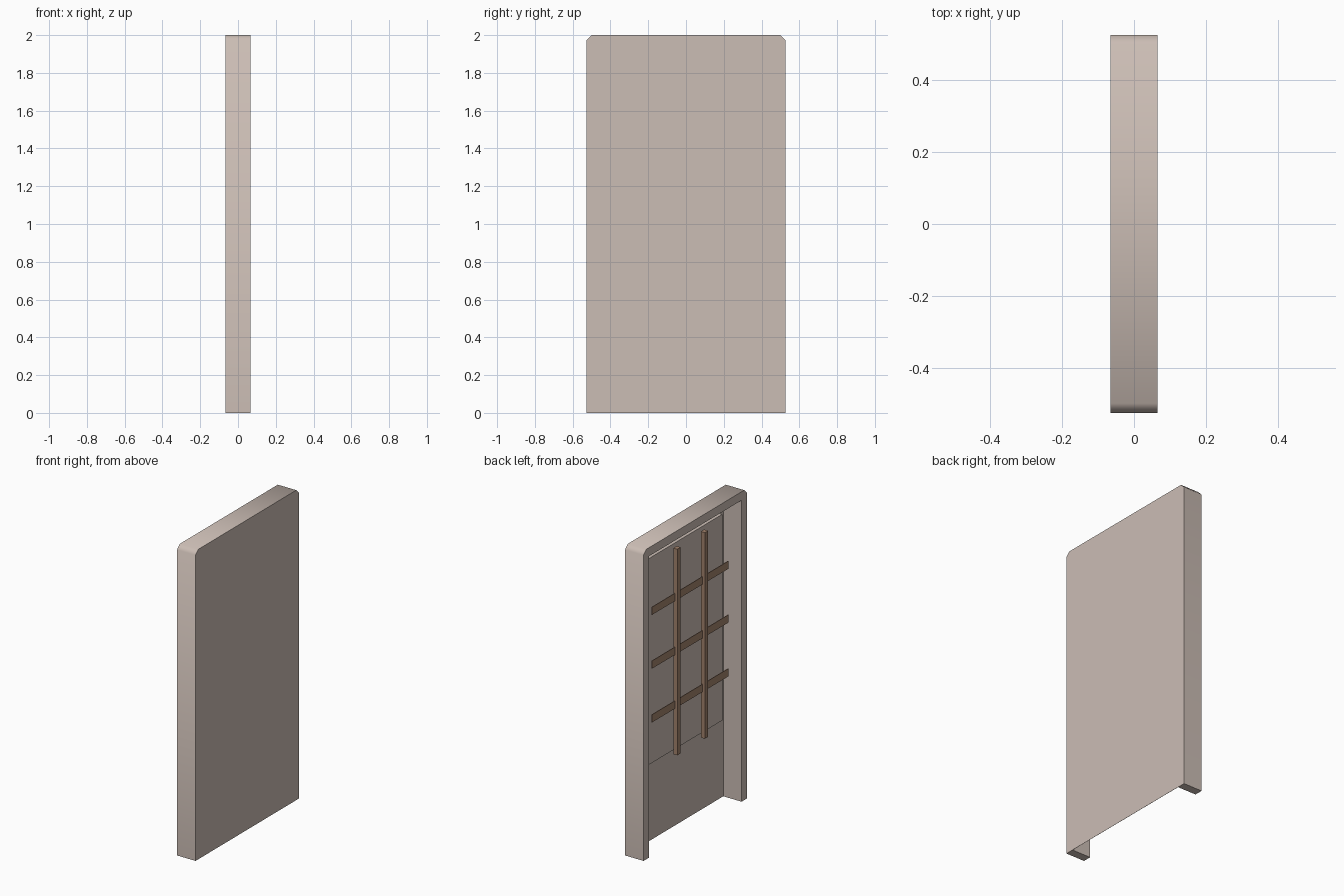
import bpy, bmesh, math
from mathutils import Vector

cube = bpy.data.objects.get("Cube")
if cube:
    bpy.data.objects.remove(cube, do_unlink=True)


def material(name, rgb):
    m = bpy.data.materials.new(name)
    m.use_nodes = True
    m.diffuse_color = (*rgb, 1)
    m.node_tree.nodes["Principled BSDF"].inputs["Base Color"].default_value = (*rgb, 1)
    return m


plaster = material("pale_taupe", (0.6, 0.51, 0.46))
wood = material("brown_wood", (0.36, 0.225, 0.15))


def prism(name, outline, x0, x1, mat):
    """Extrude a (y, z) outline along x."""
    bm = bmesh.new()
    face = bm.faces.new([bm.verts.new((x0, y, z)) for y, z in outline])
    new = bmesh.ops.extrude_face_region(bm, geom=[face])["geom"]
    bmesh.ops.translate(bm, vec=Vector((x1 - x0, 0, 0)),
                        verts=[v for v in new if isinstance(v, bmesh.types.BMVert)])
    bmesh.ops.recalc_face_normals(bm, faces=bm.faces)
    mesh = bpy.data.meshes.new(name)
    bm.to_mesh(mesh)
    bm.free()
    mesh.materials.append(mat)
    obj = bpy.data.objects.new(name, mesh)
    bpy.context.collection.objects.link(obj)
    return obj


def box(name, x, y, z, mat):
    return prism(name, [(y[0], z[0]), (y[1], z[0]), (y[1], z[1]), (y[0], z[1])], *x, mat)


HALF_X, HALF_Y, TOP, CUT = 0.066, 0.527, 2.0, 0.027
INNER_Y, SKIN = 0.473, 0.001
PANEL_Y, PANEL_Z = (-0.39, 0.39), (0.535, 1.865)

# Door shell: chamfered slab, hollowed from one side and open at the bottom
half = [(HALF_Y, 0), (HALF_Y, TOP - CUT), (HALF_Y - CUT, TOP)]
shell = prism("door_shell", half + [(-y, z) for y, z in reversed(half)],
              -HALF_X, HALF_X, plaster)
cutter = box("recess_cutter", (-0.2, HALF_X - SKIN), (-INNER_Y, INNER_Y), (-0.2, 1.945), plaster)
mod = shell.modifiers.new("recess", 'BOOLEAN')
mod.operation, mod.solver, mod.object = 'DIFFERENCE', 'EXACT', cutter
bpy.ops.object.select_all(action='DESELECT')
shell.select_set(True)
bpy.context.view_layer.objects.active = shell
bpy.ops.object.modifier_apply(modifier=mod.name)
bpy.data.objects.remove(cutter, do_unlink=True)
bpy.ops.object.shade_smooth_by_angle(angle=math.radians(50))

# Raised panel inside the recess, behind the lattice
box("raised_panel", (0.014, HALF_X - SKIN), PANEL_Y, PANEL_Z, plaster)

# Lattice: two upright bars crossed by three flat slats running through them
for side, y in (("left", 0.14), ("right", -0.14)):
    box(f"upright_bar_{side}", (-0.048, -0.02), (y - 0.017, y + 0.017), PANEL_Z, wood)
for i in range(3):
    z = 0.857 + 0.347 * i
    box(f"cross_slat_{i + 1}", (-0.031, -0.027), PANEL_Y, (z - 0.025, z + 0.025), wood)
